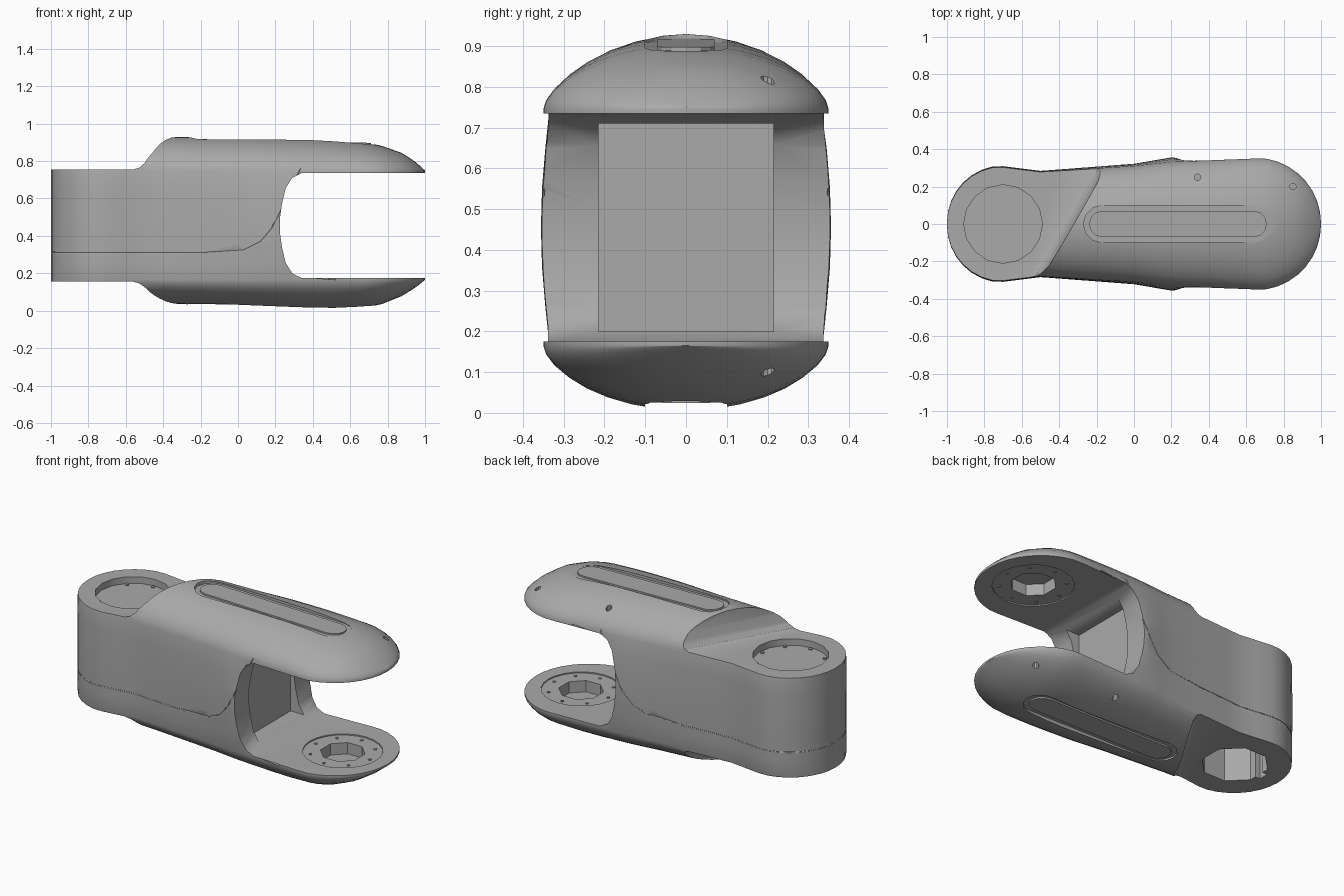
import bpy, bmesh, math
from mathutils import Vector

if "Cube" in bpy.data.objects:
    bpy.data.objects.remove(bpy.data.objects["Cube"])


def material(name, rgb):
    m = bpy.data.materials.new(name)
    m.use_nodes = True
    m.diffuse_color = (*rgb, 1)
    m.node_tree.nodes["Principled BSDF"].inputs["Base Color"].default_value = (*rgb, 1)
    return m


GREY = material("metal grey", (0.4, 0.4, 0.4))
MID = 0.455            # height of the mirror plane between the two fork arms


def lerp(table, x):
    for (x0, a), (x1, b) in zip(table, table[1:]):
        if x <= x1:
            return a + (b - a) * max(0, (x - x0) / (x1 - x0))
    return table[-1][1]


def add_object(name, bm):
    bmesh.ops.recalc_face_normals(bm, faces=bm.faces)
    me = bpy.data.meshes.new(name)
    bm.to_mesh(me)
    bm.free()
    me.materials.append(GREY)
    ob = bpy.data.objects.new(name, me)
    bpy.context.collection.objects.link(ob)
    return ob


def loft(name, rings):
    bm = bmesh.new()
    rows = [[bm.verts.new(p) for p in ring] for ring in rings]
    n = len(rows[0])
    for a, b in zip(rows, rows[1:]):
        for i in range(n):
            bm.faces.new((a[i], a[(i + 1) % n], b[(i + 1) % n], b[i]))
    bm.faces.new(rows[0])
    bm.faces.new(rows[-1])
    return add_object(name, bm)


def prism(name, pts, a, b, place):
    return loft(name, [[place(u, v, t) for u, v in pts] for t in (a, b)])


def disc(x, y, r, n, turn=0.0):
    return [(x + r * math.cos(turn + math.tau * i / n),
             y + r * math.sin(turn + math.tau * i / n)) for i in range(n)]


def stadium(x0, x1, r, n=6):
    pts = []
    for cx, start in ((x1 - r, -math.pi / 2), (x0 + r, math.pi / 2)):
        for i in range(n + 1):
            a = start + math.pi * i / n
            pts.append((cx + r * math.cos(a), r * math.sin(a)))
    return pts


def upright(u, v, t):
    return Vector((u, v, t))


def flipped(place):
    def f(u, v, t):
        p = place(u, v, t)
        return Vector((p.x, p.y, 2 * MID - p.z))
    return f


def cut(target, cutter):
    cutter.hide_render = True
    mod = target.modifiers.new("cut", 'BOOLEAN')
    mod.operation, mod.solver, mod.object = 'DIFFERENCE', 'EXACT', cutter
    bpy.context.view_layer.objects.active = target
    bpy.ops.object.modifier_apply(modifier=mod.name)
    bpy.data.objects.remove(cutter)


# Arm shell: rounded plan, domed top and bottom, slight bulge at the fork root
WIDTH = [(-.7, .305), (-.5, .28), (0, .31), (.2, .332), (.65, .35)]
BULGE = [(-.5, .004), (0, .012), (.2, .024), (.32, .008), (.5, 0)]
TOP = [(-.4, .93), (.1, .928), (.4, .922), (.6, .91), (.75, .888), (.88, .842), (.95, .795), (1, .75)]
BOTTOM = [(-.4, .04), (0, .022), (.4, .007), (.6, .006), (.75, .028), (.88, .08), (.95, .125), (1, .165)]


def half_width(x):
    if x < -.7:
        return math.sqrt(max(0, 1 - ((x + .7) / .3) ** 2)) * .305 + .004
    if x > .65:
        return math.sqrt(max(0, 1 - ((x - .65) / .35) ** 2)) * .35 + .004
    return lerp(WIDTH, x)


def side(x, z):
    return half_width(x) + lerp(BULGE, x) * (1 - ((z - MID) / .29) ** 2)


def section(x):
    half = []
    w, hi, lo = half_width(x), .745, .165
    for i in range(8, 0, -1):                      # lower dome
        t = i / 8 * math.pi / 2
        half.append((w * math.cos(t), lo + (lerp(BOTTOM, x) - lo) * math.sin(t) ** 1.2))
    half += [(side(x, lo + (hi - lo) * i / 6), lo + (hi - lo) * i / 6) for i in range(7)]
    for i in range(1, 9):                          # upper dome
        t = i / 8 * math.pi / 2
        half.append((w * math.cos(t), hi + (lerp(TOP, x) - hi) * math.sin(t) ** 1.2))
    other = [(-y, z) for y, z in reversed(half[1:-1])]
    return [Vector((x, y, z)) for y, z in half + other]


xs = [-.7 - .3 * math.cos(i * math.pi / 16) for i in range(8)]
xs += [-.7, -.6, -.5, -.4, -.2, 0, .1, .2, .28, .4, .52]
xs += [.65 + .35 * math.sin(i * math.pi / 18) for i in range(10)]
body = loft("arm_body", [section(x) for x in xs])

# Fork opening between the two arms, and the flat recessed wall behind it
opening = [(.34, .735), (.29, .71), (.255, .655), (.235, .57), (.225, .5)]
opening = [(1.2, .735)] + opening + [(x, 2 * MID - z) for x, z in reversed(opening)] + [(1.2, .175)]
cut(body, prism("fork_cutter", opening, -.6, .6, lambda u, v, t: Vector((u, t, v))))
cut(body, prism("wall_cutter", [(.2, -.215), (.5, -.215), (.5, .215), (.2, .215)], .2, .71, upright))

# Diagonal steps down to the round end, top and bottom
step = [(-1.2, .755), (-.05, .755), (-.02, .765), (0, .79), (.02, .85), (.03, 1.1), (-1.2, 1.1)]


def diagonal(u, v, t):
    return Vector((u - .345 + .58 * t, t, v))


for place in (diagonal, flipped(diagonal)):
    cut(body, prism("step_cutter", step, -.6, .6, place))

# Round end: stepped octagonal through hole with a key notch
cut(body, prism("bore_cutter", disc(-.7, 0, .182, 8, math.pi / 8), -.2, 1.2, upright))
cut(body, prism("key_cutter", [(-.9, -.03), (-.8, -.03), (-.8, .03), (-.9, .03)], -.2, 1.2, upright))
cut(body, prism("counterbore_cutter", disc(-.7, 0, .21, 16), .715, 1.2, upright))

# Fork arms: shallow ring seats, octagonal sockets, long outer grooves, drain holes
groove = stadium(-.27, .74, .1)
GROOVE_FLOORS = ((.904, -.022), (.042, -.012))


def sloped(level, slope):
    return lambda u, v, t: Vector((u, v, level + slope * u + t))


for flip, place in enumerate((upright, flipped(upright))):
    cut(body, prism("seat_cutter", disc(.7, 0, .22, 24), .6, .742, place))
    cut(body, prism("socket_cutter", disc(.7, 0, .125, 8, math.pi / 8), .6, .81, place))
    for x, y, z in ((.34, .25, .8), (.85, .2, .76)):
        cut(body, prism("drain_cutter", disc(x, y, .017, 10), z, 1.1, place))
    level, slope = GROOVE_FLOORS[flip]
    sign = -1 if flip else 1
    cut(body, prism("groove_cutter", groove, 0, .2 * sign, sloped(level, slope)))
    name = "lower_groove_plate" if flip else "upper_groove_plate"
    prism(name, stadium(-.24, .71, .07), -.005 * sign, .009 * sign, sloped(level, slope))

# Seam line running round the shell and up beside the fork opening
rise = [(.34, .77), (.29, .66), (.24, .56), (.18, .44), (.12, .37), (.03, .325)]
run = rise + [(x, .31) for x in reversed(xs[:14]) if x < 0]
path = [Vector((x, side(x, z), z)) for x, z in run]
path += [Vector((p.x, -p.y, p.z)) for p in reversed(path)]
rings = []
for i, p in enumerate(path):
    d = (path[min(i + 1, len(path) - 1)] - path[max(i - 1, 0)]).normalized()
    across = d.cross(Vector((0, 0, 1))).normalized()
    up = across.cross(d)
    rings.append([p + (across * c + up * s) for c, s in disc(0, 0, .004, 6)])
cut(body, loft("seam_cutter", rings))

# Screw heads on the counterbore ledge and around the sockets
for i in range(8):
    a = math.tau * i / 8
    c, s = math.cos(a), math.sin(a)
    if i != 4:
        prism("ledge_screw", disc(-.7 + .189 * c, .189 * s, .011, 8), .712, .722, upright)
    for label, place in (("upper", upright), ("lower", flipped(upright))):
        prism(label + "_socket_screw", disc(.7 + .18 * c, .18 * s, .009, 8), .737, .745, place)

bpy.ops.object.select_all(action='DESELECT')
body.select_set(True)
bpy.context.view_layer.objects.active = body
bpy.ops.object.shade_smooth_by_angle(angle=math.radians(32))
